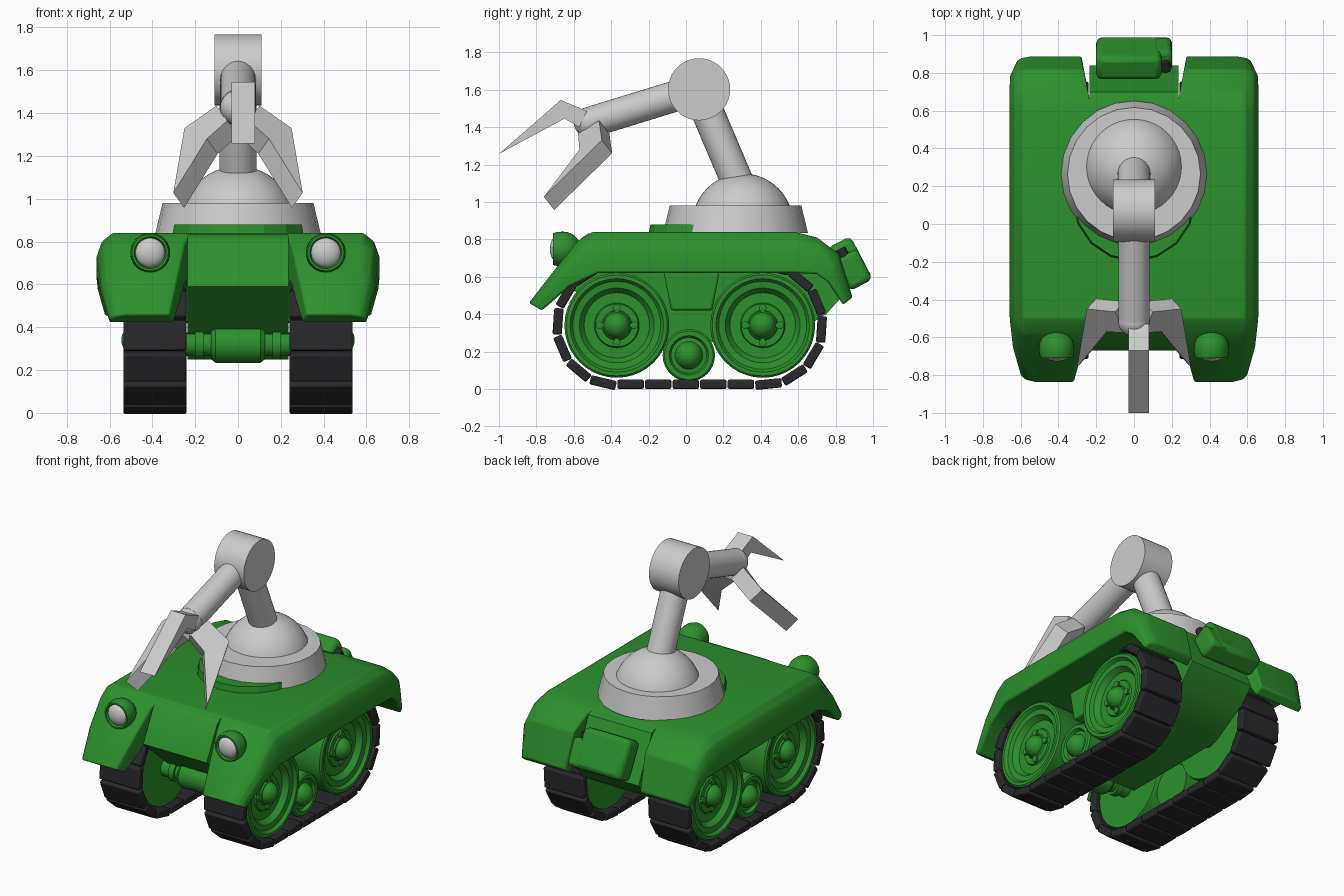
import bpy, bmesh, math
from mathutils import Vector, Matrix

if "Cube" in bpy.data.objects:
    bpy.data.objects.remove(bpy.data.objects["Cube"])


def paint(name, rgb):
    m = bpy.data.materials.new(name)
    m.diffuse_color = (*rgb, 1)
    m.use_nodes = True
    m.node_tree.nodes["Principled BSDF"].inputs["Base Color"].default_value = m.diffuse_color
    return m


GREEN = paint("green_paint", (0.025, 0.28, 0.025))
BLACK = paint("black_rubber", (0.022, 0.022, 0.025))


def finish(bm, name, mat=None, mirror=False, bevel=0, angle=35):
    """Turn a bmesh (in world coordinates) into a finished object."""
    bmesh.ops.remove_doubles(bm, verts=bm.verts, dist=1e-5)
    bmesh.ops.recalc_face_normals(bm, faces=bm.faces)
    me = bpy.data.meshes.new(name)
    bm.to_mesh(me)
    bm.free()
    me.polygons.foreach_set("use_smooth", [True] * len(me.polygons))
    me.set_sharp_from_angle(angle=math.radians(angle))
    if mat:
        me.materials.append(mat)
    ob = bpy.data.objects.new(name, me)
    bpy.context.collection.objects.link(ob)
    if bevel:
        b = ob.modifiers.new("bevel", 'BEVEL')
        b.width, b.segments, b.limit_method = bevel, 2, 'ANGLE'
    if mirror:
        ob.modifiers.new("mirror", 'MIRROR')
    return ob


def lathe_into(bm, prof, origin, axis, seg=32):
    """Revolve (radius, distance along axis) points."""
    rot = Vector(axis).to_track_quat('Z', 'Y').to_matrix()
    rings = []
    for r, d in prof:
        rings.append([bm.verts.new(Vector(origin) + rot @ Vector(
            (r * math.cos(2 * math.pi * k / seg), r * math.sin(2 * math.pi * k / seg), d)))
            for k in range(seg)])
    for a, b in zip(rings, rings[1:]):
        for k in range(seg):
            n = (k + 1) % seg
            bm.faces.new((a[k], a[n], b[n], b[k]))


def lathe(name, prof, origin, axis, mat=None, seg=32, **kw):
    bm = bmesh.new()
    lathe_into(bm, prof, origin, axis, seg)
    return finish(bm, name, mat, **kw)


def rod(name, a, b, r, mat=None, **kw):
    v = Vector(b) - Vector(a)
    return lathe(name, [(0, 0), (r, 0), (r, v.length), (0, v.length)], a, v, mat, **kw)


def dome(r, centre=0, start=-90, end=90, n=10):
    """Profile points of a sphere for the lathe."""
    angles = [math.radians(start + (end - start) * i / n) for i in range(n + 1)]
    return [(max(0, r * math.cos(t)), centre + r * math.sin(t)) for t in angles]


def prism(name, pts, offset, mat=None, **kw):
    bm = bmesh.new()
    a = [bm.verts.new(p) for p in pts]
    b = [bm.verts.new(Vector(p) + Vector(offset)) for p in pts]
    bm.faces.new(a)
    bm.faces.new(b[::-1])
    for i in range(len(a)):
        j = (i + 1) % len(a)
        bm.faces.new((a[i], a[j], b[j], b[i]))
    return finish(bm, name, mat, **kw)


def box_into(bm, size, mat4):
    bmesh.ops.create_cube(bm, size=1, matrix=mat4 @ Matrix.Diagonal((*size, 1)))


# Deck with fenders: sections (outer y, z, inner y, z, half width) from front to back
stations = [(-.84, .46, -.77, .42, .60), (-.70, .64, -.62, .55, .64),
            (-.58, .79, -.47, .62, .655), (-.50, .84, -.43, .62, .66),
            (.58, .84, .58, .62, .66), (.70, .81, .70, .615, .66),
            (.82, .72, .76, .57, .655), (.89, .49, .84, .45, .62)]
bm = bmesh.new()
rings = []
for yo, zo, yi, zi, w in stations:
    half = [(w, 0), (w, .5), (w - .025, .82), (w - .075, 1)]
    section = half + [(-x, t) for x, t in reversed(half)]
    rings.append([bm.verts.new((x, yi + (yo - yi) * t, zi + (zo - zi) * t)) for x, t in section])
for a, b in zip(rings, rings[1:]):
    for k in range(8):
        n = (k + 1) % 8
        bm.faces.new((a[k], a[n], b[n], b[k]))
bm.faces.new(rings[0])
bm.faces.new(rings[-1][::-1])
deck = finish(bm, "deck_and_fenders", GREEN)

# Wedge cutters for the notches between the fenders
for name, y0, y1, w1 in (("front_notch_cutter", -.53, -.95, .35), ("rear_notch_cutter", .66, .95, .29)):
    c = prism(name, [(-.235, y0, .2), (.235, y0, .2), (w1, y1, .2), (-w1, y1, .2)], (0, 0, .9))
    c.hide_render = True
    c.hide_set(True)
    mod = deck.modifiers.new(name, 'BOOLEAN')
    mod.operation, mod.solver, mod.object = 'DIFFERENCE', 'EXACT', c
bev = deck.modifiers.new("bevel", 'BEVEL')
bev.width, bev.segments, bev.limit_method = .01, 2, 'ANGLE'

# Hull between the tracks
hull = [(-.52, .832), (-.56, .805), (-.67, .59), (-.42, .37), (-.28, .25), (.5, .25),
        (.75, .40), (.84, .50), (.70, .80), (.66, .818)]
prism("hull", [(-.236, y, z) for y, z in hull], (.472, 0, 0), GREEN)

# Suspension brackets between the wheels
prism("suspension_bracket", [(.22, -.12, .63), (.22, .18, .63), (.22, .14, .42), (.22, -.08, .42)],
      (.20, 0, 0), GREEN, mirror=True, bevel=.012)

# Axles and front gear housing
for name, y in (("front_axle", -.39), ("rear_axle", .41)):
    rod(name, (-.28, y, .32), (.28, y, .32), .055, GREEN, seg=20)
lathe("axle_housing", [(0, -.125), (.07, -.125), (.086, -.105), (.086, .105), (.07, .125), (0, .125)],
      (0, -.40, .32), (1, 0, 0), GREEN, seg=24)
lathe("axle_collar", [(0, .16), (.07, .16), (.07, .20), (0, .20)], (0, -.39, .32), (1, 0, 0),
      GREEN, mirror=True)

# Road wheels with hub and four bolts
wheel = [(0, .265), (.275, .265), (.28, .275), (.28, .515), (.27, .525), (.25, .525), (.235, .505),
         (.20, .50), (.175, .465), (.12, .465), (.115, .475), (.08, .475), (.075, .485)]
for name, y in (("front_wheel", -.37), ("rear_wheel", .41)):
    bm = bmesh.new()
    lathe_into(bm, wheel + dome(.07, .475, 10, 90, 6), (0, y, .34), (1, 0, 0), 40)
    for k in range(4):
        a = k * math.pi / 2
        lathe_into(bm, [(0, .46), (.021, .46), (.021, .49), (0, .495)],
                   (0, y + .093 * math.cos(a), .34 + .093 * math.sin(a)), (1, 0, 0), 10)
    finish(bm, name, GREEN, mirror=True)

# Small lower roller
lathe("lower_roller", [(0, .29), (.14, .29), (.14, .48), (.13, .49), (.105, .49), (.095, .47), (.085, .47)]
      + dome(.075, .46, 10, 90, 5), (0, .015, .18), (1, 0, 0), GREEN, mirror=True)

# Track: links spaced along a stadium path
YF, YR, R, ZC, COUNT = -.37, .41, .315, .34, 24
straight, arc = YR - YF, math.pi * R
total = 2 * (straight + arc)


def on_track(s):
    s %= total
    if s < straight:
        return YF + s, ZC - R, 0
    s -= straight
    if s < arc:
        a = s / R
        return YR + R * math.sin(a), ZC - R * math.cos(a), a
    s -= arc
    if s < straight:
        return YR - s, ZC + R, math.pi
    a = math.pi + (s - straight) / R
    return YF + R * math.sin(a), ZC - R * math.cos(a), a


bm = bmesh.new()
for i in range(COUNT):
    y, z, a = on_track((i + .5) * total / COUNT)
    box_into(bm, (.295, .141, .05), Matrix.Translation((.388, y, z)) @ Matrix.Rotation(a, 4, 'X'))
finish(bm, "track_links", BLACK, mirror=True, bevel=.009)

# Headlights
lathe("headlight_housing", [(.066, .035), (.075, .055), (.085, .055), (.092, .03)]
      + [(r, -d) for r, d in dome(.093, .0, 0, 90, 7)], (.41, -.655, .748), (0, -1, 0), GREEN, mirror=True)
lathe("headlight_lens", [(r, d * .6) for r, d in dome(.071, .05, 0, 90, 6)],
      (.41, -.655, .748), (0, -1, 0), mirror=True)

# Fuel can on the back with its cap
tilt = Matrix.Translation((0, .877, .67)) @ Matrix.Rotation(.48, 4, 'X')
bm = bmesh.new()
box_into(bm, (.345, .14, .26), tilt @ Matrix.Translation((-.0275, 0, 0)))
finish(bm, "fuel_can", GREEN, bevel=.03)
bm = bmesh.new()
box_into(bm, (.14, .135, .185), tilt @ Matrix.Translation((.13, 0, -.037)))
finish(bm, "fuel_can_shoulder", GREEN, bevel=.025)
rod("fuel_cap", tilt @ Vector((.165, -.01, .04)), tilt @ Vector((.165, -.01, .095)), .028, BLACK, seg=16)

# Deck plate and turret
lathe("deck_plate", [(0, 0), (.325, 0), (.315, .05), (0, .05)], (0, .125, .83), (0, 0, 1), GREEN, seg=16, angle=20)
lathe("turret_base", [(0, 0), (.387, 0), (.352, .145), (0, .145)], (0, .265, .835), (0, 0, 1), seg=24)
lathe("turret_dome", dome(.27, 0, 0, 90, 12), (0, .303, .882), (0, 0, 1), seg=40)

# Arm
rod("upper_arm", (0, .32, 1.0), (0, .065, 1.6), .087)
rod("elbow_joint", (-.11, .07, 1.602), (.11, .07, 1.602), .166, seg=40)
rod("forearm", (0, .07, 1.605), (0, -.50, 1.43), .083)
lathe("wrist_ball", dome(.084, n=14), (0, -.515, 1.425), (0, -1, -.3), seg=28)

# Claw: one upper finger, two mirrored lower fingers
prism("upper_finger", [(-.03, y, z) for y, z in
      ((-.53, 1.485), (-.67, 1.545), (-1.0, 1.257), (-.65, 1.445), (-.57, 1.40))], (.11, 0, 0))
prism("lower_finger", [(.10, -.465, 1.435), (.25, -.45, 1.33), (.302, -.76, 1.027),
                       (.145, -.57, 1.28), (.05, -.577, 1.365)], (-.05, .055, -.07), mirror=True)
